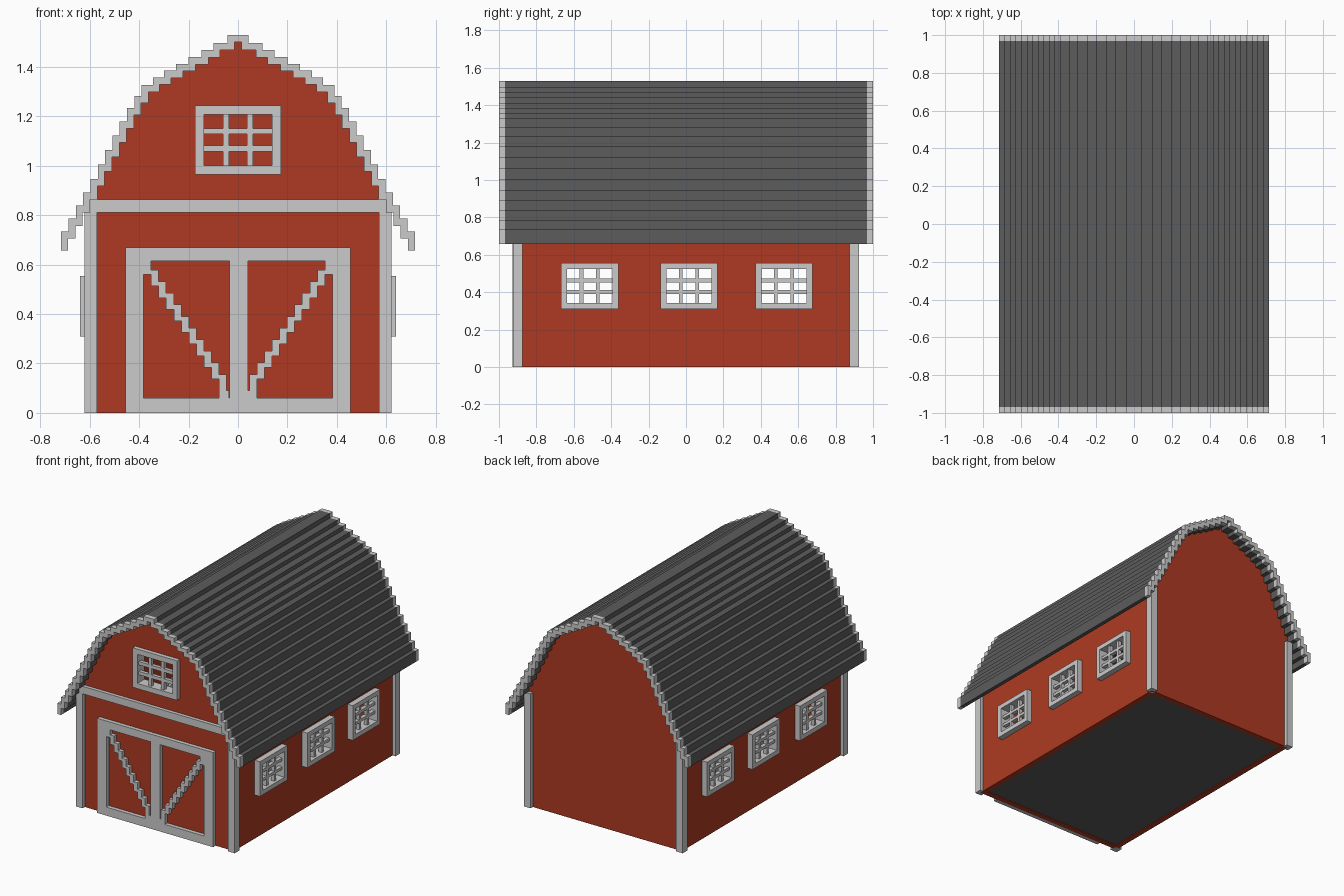
import bpy
import bmesh

old = bpy.data.objects.get("Cube")
if old:
    bpy.data.objects.remove(old)


def material(name, rgb):
    m = bpy.data.materials.new(name)
    m.use_nodes = True
    m.diffuse_color = (*rgb, 1)
    m.node_tree.nodes["Principled BSDF"].inputs["Base Color"].default_value = (*rgb, 1)
    return m


RED = material("barn red", (0.42, 0.042, 0.016))
WHITE = material("trim white", (0.6, 0.6, 0.6))
DARK = material("roof grey", (0.107, 0.107, 0.107))


def finish(name, bm, mat):
    bmesh.ops.recalc_face_normals(bm, faces=bm.faces)
    me = bpy.data.meshes.new(name)
    bm.to_mesh(me)
    bm.free()
    me.materials.append(mat)
    ob = bpy.data.objects.new(name, me)
    bpy.context.collection.objects.link(ob)
    return ob


def boxes(name, mat, spans):
    """Axis-aligned boxes given as (x0, x1, y0, y1, z0, z1)."""
    bm = bmesh.new()
    for s in spans:
        lo, hi = s[0::2], s[1::2]
        for v in bmesh.ops.create_cube(bm, size=1)["verts"]:
            for i in range(3):
                v.co[i] = hi[i] if v.co[i] > 0 else lo[i]
    return finish(name, bm, mat)


def prism(name, mat, profile, y0, y1):
    """Extrude an x-z outline along y."""
    bm = bmesh.new()
    face = bm.faces.new([bm.verts.new((x, y0, z)) for x, z in profile])
    ext = bmesh.ops.extrude_face_region(bm, geom=[face])["geom"]
    for v in ext:
        if isinstance(v, bmesh.types.BMVert):
            v.co.y = y1
    return finish(name, bm, mat)


def cut(ob, spans):
    cutter = boxes("cutter", RED, spans)
    cutter.hide_render = True
    mod = ob.modifiers.new("openings", "BOOLEAN")
    mod.operation, mod.solver, mod.object = "DIFFERENCE", "EXACT", cutter
    bpy.context.view_layer.objects.active = ob
    bpy.ops.object.modifier_apply(modifier=mod.name)
    bpy.data.objects.remove(cutter)


# Stepped roof outline: outer x and top z of every step
step_x = [0.042, 0.1, 0.147, 0.2, 0.25, 0.3, 0.345, 0.39]
step_x += [0.39 + 0.0296 * i for i in range(1, 12)]
step_z = [1.53, 1.497, 1.468, 1.44, 1.412, 1.385, 1.358, 1.328, 1.283, 1.235,
          1.18, 1.123, 1.065, 1.005, 0.947, 0.893, 0.84, 0.786, 0.735]
INSET, DROP, EAVE = 0.028, 0.029, 0.658


def stairs(dx, dz, count):
    pts, prev = [], None
    for x, z in list(zip(step_x, step_z))[:count]:
        if prev is not None:
            pts.append((prev - dx, z - dz))
        pts.append((x - dx, z - dz))
        prev = x
    return pts


def mirrored(half):
    return half + [(-x, z) for x, z in reversed(half)]


n = len(step_x)
outer = stairs(0, 0, n) + [(step_x[-1], EAVE)]
inner = stairs(INSET, DROP, n) + [(step_x[-1] - INSET, EAVE)]
roof = [(-x, z) for x, z in reversed(outer)] + outer
roof += inner[::-1] + [(-x, z) for x, z in inner]
prism("roof", DARK, roof, -0.968, 0.968)
prism("front_roof_trim", WHITE, roof, -1, -0.968)
prism("back_roof_trim", WHITE, roof, 0.968, 1)

# Walls
W, T, L = step_x[15] - INSET, 0.04, 0.9
gable = mirrored(stairs(INSET, DROP, 16) + [(W, 0)])
front = prism("front_wall", RED, gable, -L, -L + T)
cut(front, [(-0.15, 0.15, -1, -0.8, 0.98, 1.23)])
prism("back_wall", RED, gable, L - T, L)
WINDOWS = (-0.515, 0.016, 0.524)
for side, name in ((1, "left"), (-1, "right")):
    xs = sorted((side * W, side * (W - T)))
    wall = boxes(name + "_wall", RED, [(*xs, -L + T, L - T, 0, 0.864)])
    cut(wall, [(xs[0] - 0.1, xs[1] + 0.1, y - 0.135, y + 0.135, 0.325, 0.54)
               for y in WINDOWS])
boxes("floor", DARK, [(-W + T, W - T, -L + T, L - T, 0.005, 0.03)])

# Corner posts and front beam
boxes("corner_posts", WHITE, [
    (min(a * 0.57, a * 0.622), max(a * 0.57, a * 0.622),
     min(b * 0.873, b * 0.925), max(b * 0.873, b * 0.925), 0, 0.811)
    for a in (-1, 1) for b in (-1, 1)])
boxes("front_beam", WHITE, [(-W, W, -0.925, -L, 0.811, 0.864)])


def window(name, w, h, border, bar, centre, depth, bar_depth, along_x):
    """Frame with two bars each way; depths run along the wall normal."""
    u0, z0 = centre
    spans = []

    def add(d, ua, ub, za, zb):
        u, d = (u0 + ua, u0 + ub), sorted(d)
        spans.append((*u, *d, z0 + za, z0 + zb) if along_x
                     else (*d, *u, z0 + za, z0 + zb))

    iw, ih = w - border, h - border
    for s in (-1, 1):
        add(depth, *sorted((s * iw, s * w)), -h, h)
        add(depth, -iw, iw, *sorted((s * ih, s * h)))
        u, z = s * iw * 0.36, s * ih * 0.34
        add(bar_depth, u - bar, u + bar, -ih, ih)
        add(bar_depth, -iw, iw, z - bar, z + bar)
    boxes(name, WHITE, spans)


window("gable_window", 0.174, 0.14, 0.037, 0.012, (0, 1.105),
       (-0.93, -0.85), (-0.915, -0.89), True)
for side, name in ((1, "left"), (-1, "right")):
    for i, y in enumerate(WINDOWS):
        window(f"{name}_window_{i + 1}", 0.153, 0.123, 0.032, 0.01, (y, 0.432),
               (side * 0.64, side * 0.55), (side * 0.622, side * 0.595), False)

# Barn door: outer frame, centre post and stepped diagonal braces
D = (-0.928, -L)
boxes("door_frame", WHITE, [
    (-0.455, -0.382, *D, 0, 0.67), (0.382, 0.455, *D, 0, 0.67),
    (-0.382, 0.382, *D, 0.615, 0.67), (-0.382, 0.382, *D, 0, 0.06),
    (-0.034, 0.04, *D, 0.06, 0.615)])
for side, name in ((1, "left"), (-1, "right")):
    spans = []
    for i in range(11):
        x, z = 0.382 - 0.0305 * i, 0.56 - 0.047 * i
        spans.append((*sorted((side * x, side * (x - 0.0305))), *D,
                      z, min(z + 0.066, 0.615)))
    spans.append((*sorted((side * 0.077, side * 0.036)), *D, 0.06, 0.09))
    boxes(name + "_door_brace", WHITE, spans)
